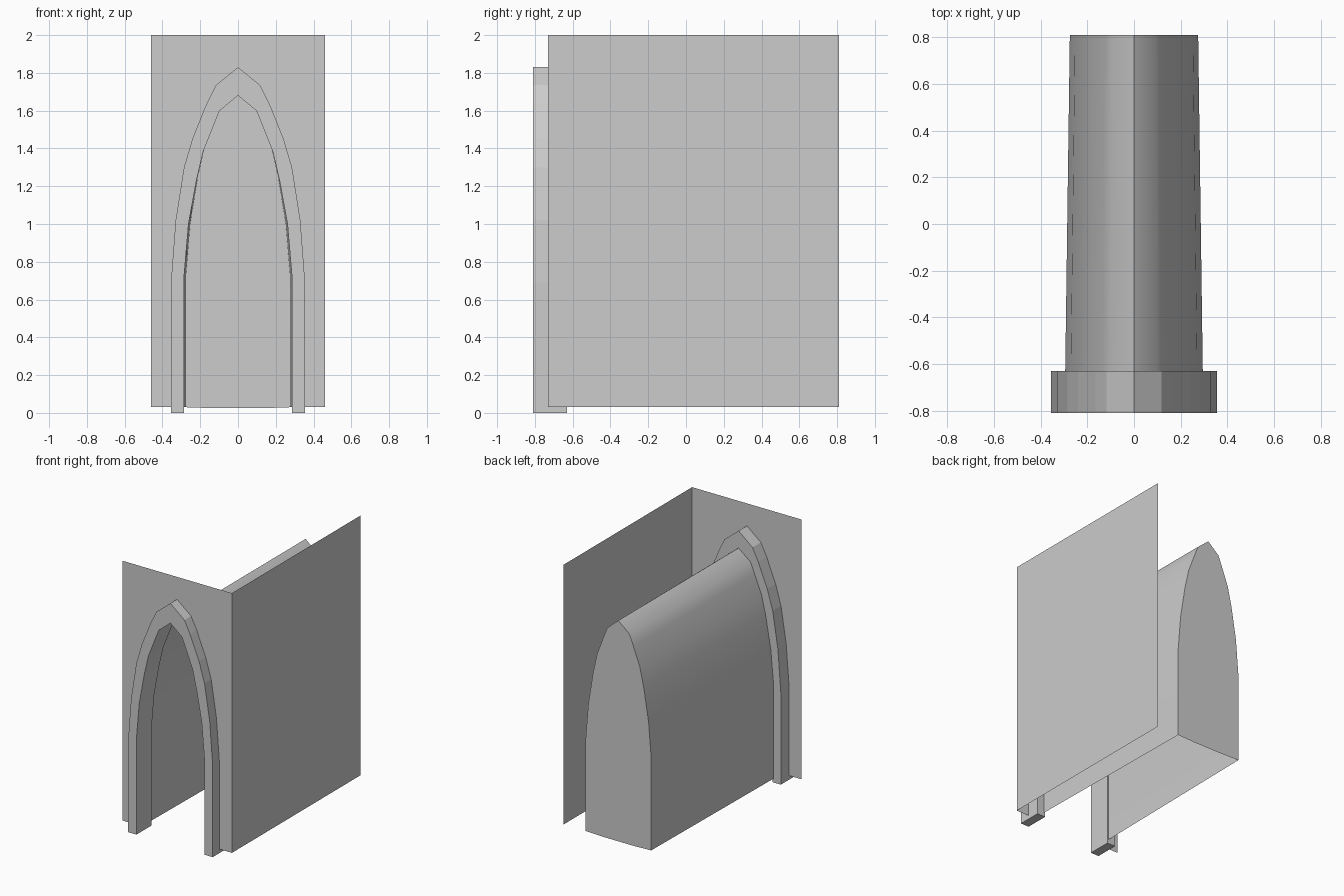
import bpy, bmesh, math

cube = bpy.data.objects.get("Cube")
if cube:
    bpy.data.objects.remove(cube, do_unlink=True)

stone = bpy.data.materials.new("plain_grey")
stone.use_nodes = True
GREY = (0.604, 0.604, 0.604, 1)
stone.diffuse_color = GREY
stone.node_tree.nodes["Principled BSDF"].inputs["Base Color"].default_value = GREY

FRONT, BACK, BASE = -0.73, 0.81, 0.03

# Half profiles of the pointed arch, foot to apex
OUTER = [(.355, 0), (.355, .69), (.33, 1.02), (.286, 1.3), (.24, 1.455),
         (.165, 1.64), (.117, 1.735), (0, 1.83)]
INNER = [(.285, 0), (.285, .73), (.262, 1.0), (.22, 1.23), (.185, 1.38),
         (.13, 1.52), (.097, 1.6), (0, 1.68)]


def full_arch(half):
    """Mirror a half profile into a foot-to-foot path."""
    return half + [(-x, z) for x, z in reversed(half[:-1])]


def add_path(bm, path, y):
    return [bm.verts.new((x, y, z)) for x, z in path]


def strip(bm, a, b):
    for i in range(len(a) - 1):
        bm.faces.new((a[i], a[i + 1], b[i + 1], b[i]))


def finish(bm, name, smooth=None):
    bmesh.ops.recalc_face_normals(bm, faces=bm.faces)
    mesh = bpy.data.meshes.new(name)
    bm.to_mesh(mesh)
    bm.free()
    mesh.materials.append(stone)
    obj = bpy.data.objects.new(name, mesh)
    bpy.context.collection.objects.link(obj)
    if smooth:
        bpy.ops.object.select_all(action='DESELECT')
        obj.select_set(True)
        bpy.context.view_layer.objects.active = obj
        bpy.ops.object.shade_smooth_by_angle(angle=math.radians(smooth))
    return obj


# Projecting arch frame
bm = bmesh.new()
corners = [add_path(bm, full_arch(p), y) for p, y in
           ((OUTER, -.81), (INNER, -.81), (INNER, -.63), (OUTER, -.63))]
for i in range(4):
    strip(bm, corners[i], corners[(i + 1) % 4])
for end in (0, -1):
    bm.faces.new([c[end] for c in corners])
finish(bm, "arch_frame")

# Front wall with the arched opening
bm = bmesh.new()
opening = [((a[0] + b[0]) / 2, max(BASE, (a[1] + b[1]) / 2))
           for a, b in zip(OUTER, INNER)]
outline = full_arch(opening) + [(-.46, BASE), (-.46, 2), (.46, 2), (.46, BASE)]
bm.faces.new(add_path(bm, outline, FRONT))
finish(bm, "front_wall")

# Single side wall on the left
bm = bmesh.new()
bm.faces.new([bm.verts.new((.46, y, z)) for y, z in
              ((FRONT, BASE), (BACK, BASE), (BACK, 2), (FRONT, 2))])
finish(bm, "side_wall")


# Tapering vault, open below and in front, closed at the back
def vault_path(half_width):
    k = half_width / INNER[0][0]
    return full_arch([(x * k, max(BASE, z + .02 * (z > 1.1))) for x, z in INNER])


bm = bmesh.new()
near = add_path(bm, vault_path(.296), -.72)
far = add_path(bm, vault_path(.275), BACK)
strip(bm, near, far)
sill = add_path(bm, [(-.13, .025), (.13, .025)], BACK)
bm.faces.new(far + sill)
finish(bm, "vault", 30)
